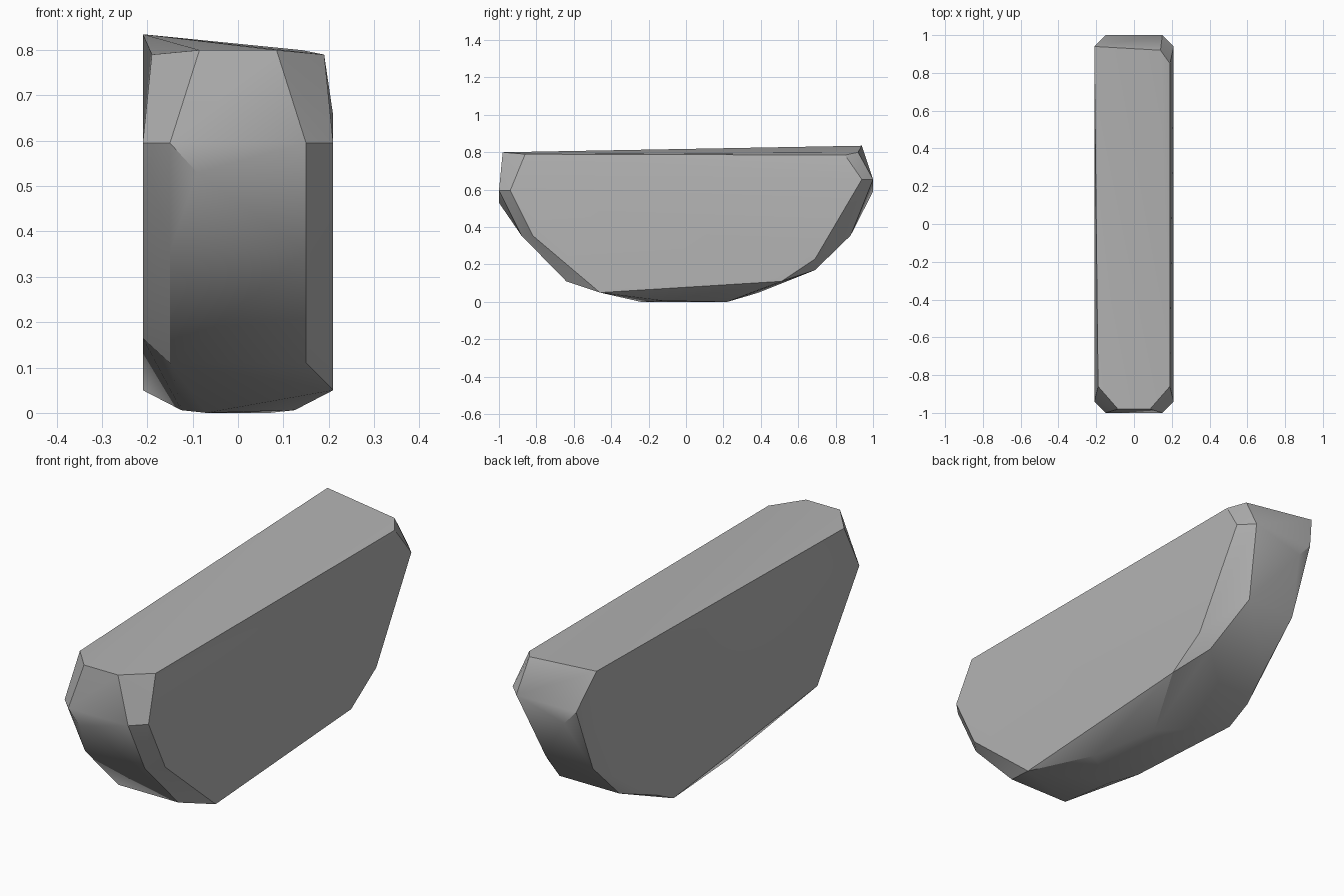
import bpy
import bmesh
import math

default_cube = bpy.data.objects.get("Cube")
if default_cube:
    bpy.data.objects.remove(default_cube, do_unlink=True)


def make_material(name, grey):
    colour = (grey, grey, grey, 1)
    material = bpy.data.materials.new(name)
    material.use_nodes = True
    material.diffuse_color = colour
    shader = material.node_tree.nodes["Principled BSDF"]
    shader.inputs["Base Color"].default_value = colour
    return material


def both_sides(corners):
    """Repeat each corner on the left and right of the block."""
    return [(side * x, y, z) for x, y, z in corners for side in (-1, 1)]


def hull_object(name, corners, material):
    """Wrap the corners in a chiselled convex block."""
    mesh = bpy.data.meshes.new(name)
    bm = bmesh.new()
    for corner in corners:
        bm.verts.new(corner)
    hull = bmesh.ops.convex_hull(bm, input=bm.verts[:])
    loose = [v for v in bm.verts if not v.link_faces]
    bmesh.ops.delete(bm, geom=loose, context="VERTS")
    bmesh.ops.recalc_face_normals(bm, faces=bm.faces[:])
    bm.to_mesh(mesh)
    bm.free()
    mesh.materials.append(material)
    block = bpy.data.objects.new(name, mesh)
    bpy.context.scene.collection.objects.link(block)
    return block


# Front end, from the top edge down to the belly
front_corners = both_sides([
    (.085, -.98, .8), (.19, -.86, .79),
    (.15, -1, .595), (.21, -.94, .595),
    (.15, -.88, .355), (.15, -.64, .11),
])
front_chips = [
    (-.09, -1, .53), (-.21, -.64, .165),
    (.21, -.82, .355), (.21, -.46, .05),
]

# Back end, with its raised right-hand corner
back_corners = both_sides([(.15, 1, .655), (.15, .69, .17)])
back_chips = [
    (-.21, .94, .835), (.14, .92, .8), (.19, .85, .785),
    (.21, .94, .655), (-.09, 1, .59),
    (-.15, .88, .355), (.09, .88, .355),
    (.21, .69, .23), (.21, .51, .11),
    (-.21, .51, .11), (-.21, .39, .05),
]

# Nearly flat underside
belly = both_sides([(.125, -.12, .006)]) + [
    (-.125, .12, .006), (-.07, -.24, 0), (.07, .22, 0),
]

stone = make_material("grey stone", .45)
block = hull_object(
    "stone_block",
    front_corners + front_chips + back_corners + back_chips + belly,
    stone,
)

# Soft belly with crisp chamfers
bpy.ops.object.select_all(action="DESELECT")
block.select_set(True)
bpy.context.view_layer.objects.active = block
bpy.ops.object.shade_smooth_by_angle(angle=math.radians(30))
